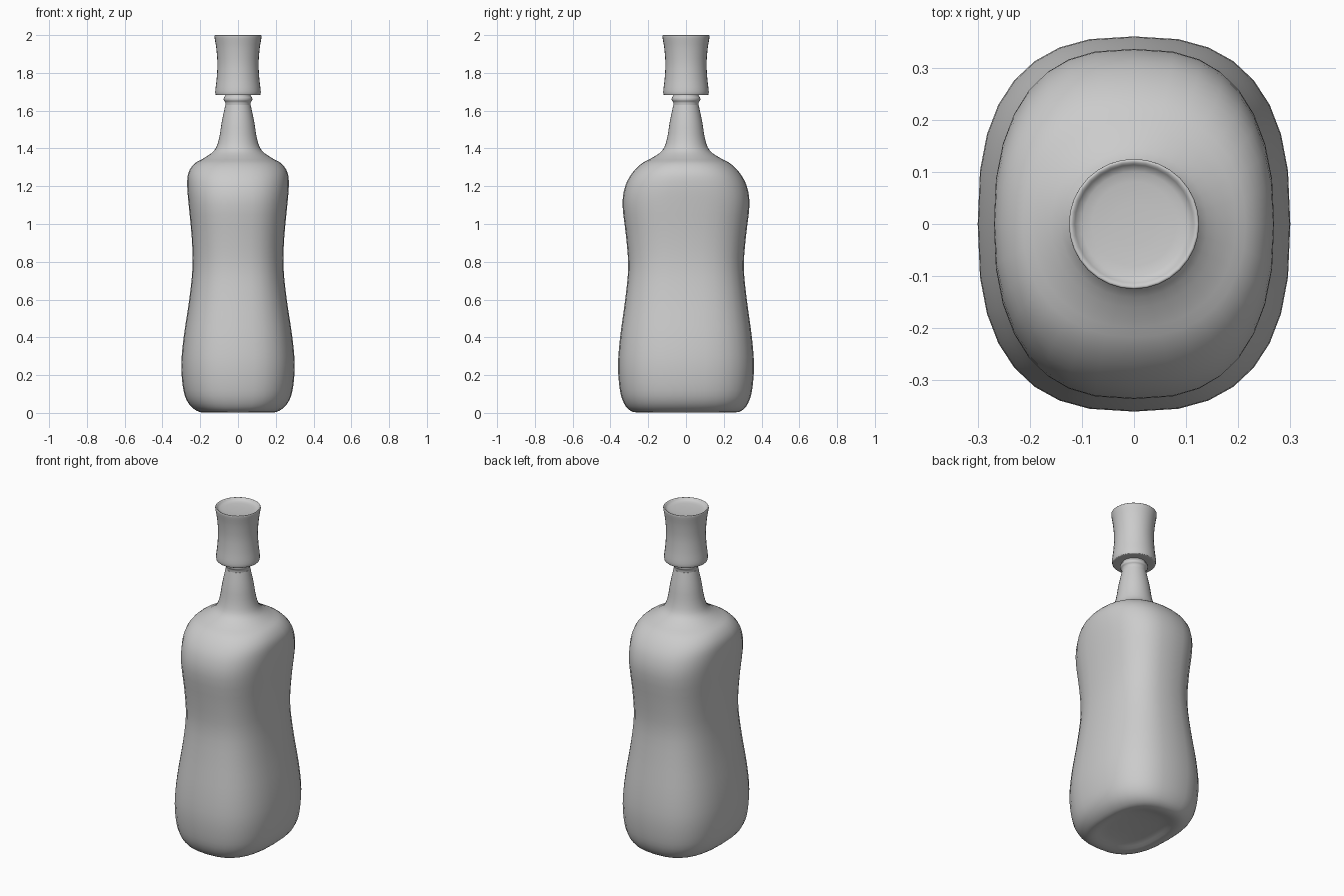
import bpy, bmesh, math

if "Cube" in bpy.data.objects:
    bpy.data.objects.remove(bpy.data.objects["Cube"])

SEGMENTS = 32


def catmull(p0, p1, p2, p3, t):
    return [0.5 * (2*b + (c - a)*t + (2*a - 5*b + 4*c - d)*t*t + (3*b - a - 3*c + d)*t**3)
            for a, b, c, d in zip(p0, p1, p2, p3)]


def smooth_rows(rows, steps):
    out = []
    for i in range(len(rows) - 1):
        p0, p3 = rows[max(i - 1, 0)], rows[min(i + 2, len(rows) - 1)]
        out += [catmull(p0, rows[i], rows[i + 1], p3, k / steps) for k in range(steps)]
    return out + [list(rows[-1])]


def loft(name, rows, steps=3, angle=50):
    """Rows are (z, half width x, half depth y, squareness exponent)."""
    bm = bmesh.new()
    rings = []
    for z, a, b, n in smooth_rows(rows, steps):
        ring = []
        for i in range(SEGMENTS):
            t = 2 * math.pi * i / SEGMENTS
            c, s = math.cos(t), math.sin(t)
            ring.append(bm.verts.new((a * math.copysign(abs(c) ** (2 / n), c),
                                      b * math.copysign(abs(s) ** (2 / n), s), z)))
        rings.append(ring)
    for lo, hi in zip(rings, rings[1:]):
        for i in range(SEGMENTS):
            j = (i + 1) % SEGMENTS
            bm.faces.new((lo[i], lo[j], hi[j], hi[i]))
    bm.faces.new(rings[0][::-1])
    bm.faces.new(rings[-1])
    bmesh.ops.recalc_face_normals(bm, faces=bm.faces)
    mesh = bpy.data.meshes.new(name)
    bm.to_mesh(mesh)
    bm.free()
    ob = bpy.data.objects.new(name, mesh)
    bpy.context.collection.objects.link(ob)
    bpy.ops.object.select_all(action='DESELECT')
    ob.select_set(True)
    bpy.context.view_layer.objects.active = ob
    bpy.ops.object.shade_smooth_by_angle(angle=math.radians(angle))
    return ob


# Bottle: dished base, waisted oval body, shoulders, round neck
loft("bottle_body", [
    (0.025, 0.06, 0.09, 2.5), (0.018, 0.13, 0.18, 2.5), (0.003, 0.18, 0.25, 2.6),
    (0.012, 0.22, 0.295, 2.6), (0.05, 0.262, 0.328, 2.6), (0.12, 0.289, 0.35, 2.6),
    (0.25, 0.30, 0.36, 2.6), (0.40, 0.288, 0.349, 2.6), (0.60, 0.258, 0.322, 2.6),
    (0.77, 0.241, 0.306, 2.6), (0.93, 0.245, 0.317, 2.6), (1.10, 0.261, 0.336, 2.6),
    (1.20, 0.269, 0.322, 2.5), (1.27, 0.263, 0.285, 2.4), (1.32, 0.23, 0.235, 2.3),
    (1.35, 0.178, 0.18, 2.1), (1.39, 0.125, 0.125, 2), (1.45, 0.101, 0.101, 2),
    (1.54, 0.086, 0.086, 2), (1.63, 0.067, 0.067, 2)])

# Neck ring below the stopper
loft("neck_ring", [(z, r, r, 2) for z, r in [
    (1.625, 0.066), (1.645, 0.068), (1.655, 0.075), (1.668, 0.075), (1.678, 0.068), (1.70, 0.066)]])

# Waisted stopper with a shallow dished top
loft("stopper", [(z, r, r, 2) for z, r in [
    (1.684, 0.05), (1.682, 0.11), (1.688, 0.119), (1.71, 0.12), (1.77, 0.113), (1.85, 0.109),
    (1.93, 0.115), (1.985, 0.124), (1.998, 0.124), (1.998, 0.117), (1.985, 0.10), (1.98, 0.04)]])
